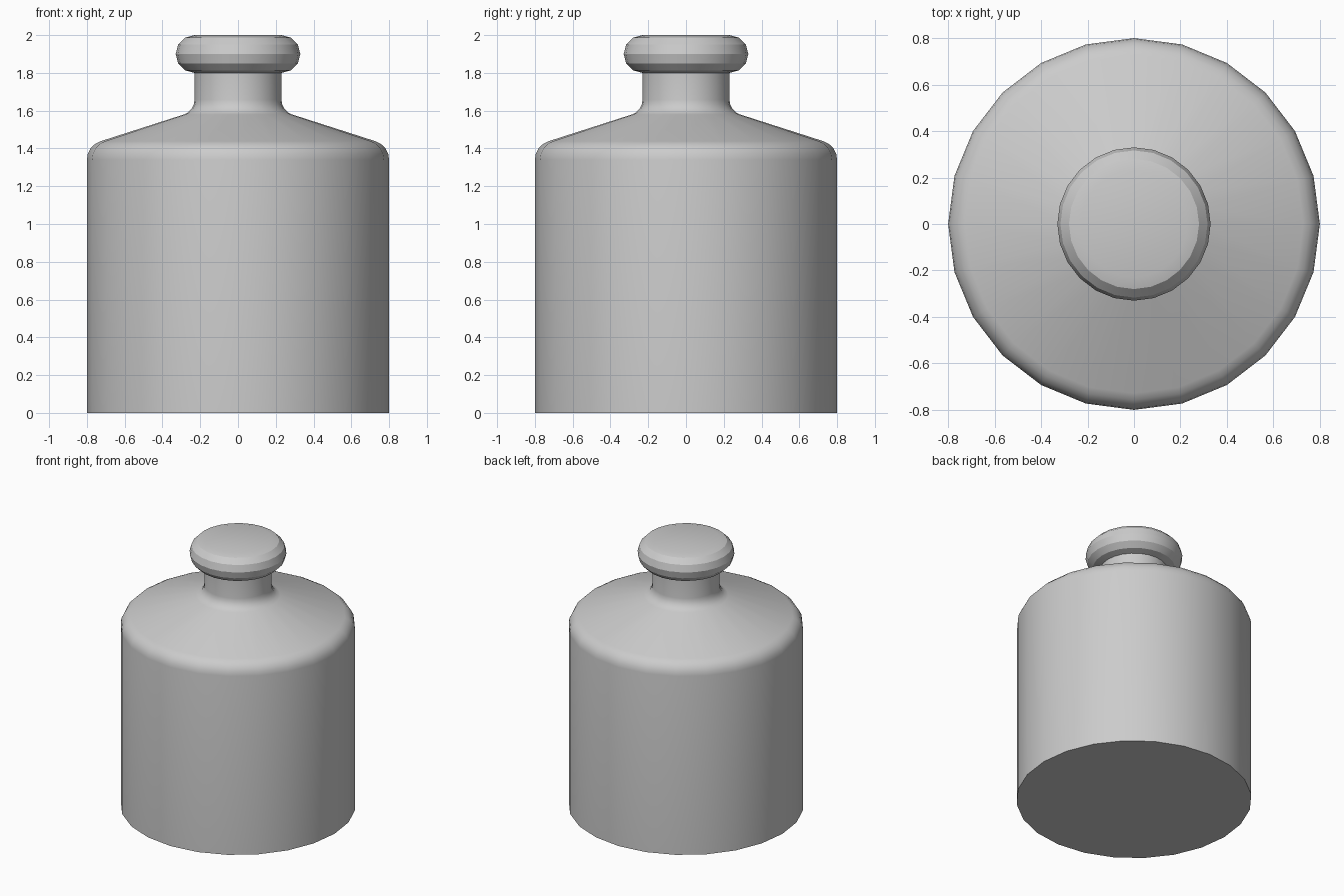
import bpy, bmesh, math
from mathutils import Vector

if "Cube" in bpy.data.objects:
    bpy.data.objects.remove(bpy.data.objects["Cube"])

SIDES = 24


def fillet(prev, corner, nxt, reach, steps=4):
    """Round a profile corner with a circular arc starting `reach` from it."""
    p, c, n = Vector(prev), Vector(corner), Vector(nxt)
    a = c + (p - c).normalized() * reach
    b = c + (n - c).normalized() * reach
    w = math.cos((c - p).angle(n - c) / 2)
    pts = []
    for i in range(steps + 1):
        t = i / steps
        k0, k1, k2 = (1 - t) ** 2, 2 * w * t * (1 - t), t * t
        pts.append(tuple((a * k0 + c * k1 + b * k2) / (k0 + k1 + k2)))
    return pts


def lathe(name, profile, angle):
    """Spin an (r, z) profile into a closed solid, capped at both ends."""
    bm = bmesh.new()
    rings = [[bm.verts.new((r * math.cos(2 * math.pi * i / SIDES),
                            r * math.sin(2 * math.pi * i / SIDES), z))
              for i in range(SIDES)] for r, z in profile]
    for lo, hi in zip(rings, rings[1:]):
        for i in range(SIDES):
            j = (i + 1) % SIDES
            bm.faces.new((lo[i], lo[j], hi[j], hi[i]))
    bm.faces.new(rings[0][::-1])
    bm.faces.new(rings[-1])
    mesh = bpy.data.meshes.new(name)
    bm.to_mesh(mesh)
    bm.free()
    obj = bpy.data.objects.new(name, mesh)
    bpy.context.collection.objects.link(obj)
    bpy.ops.object.select_all(action='DESELECT')
    obj.select_set(True)
    bpy.context.view_layer.objects.active = obj
    bpy.ops.object.shade_smooth_by_angle(angle=math.radians(angle))
    return obj


# Body wall, sloped shoulder and neck
base, shoulder, neck, neck_top = (0.8, 0), (0.8, 1.415), (0.23, 1.598), (0.23, 1.8)
profile = [base]
profile += fillet(base, shoulder, neck, 0.075)
profile += fillet(shoulder, neck, neck_top, 0.06)

# Rounded lip: outer half of a 12-sided bead, closed flat on top
profile += [(0.23 + 0.1 * math.cos(math.radians(a)), 1.9 + 0.1 * math.sin(math.radians(a)))
            for a in range(-90, 91, 30)]

lathe("bottle", profile, 29)
